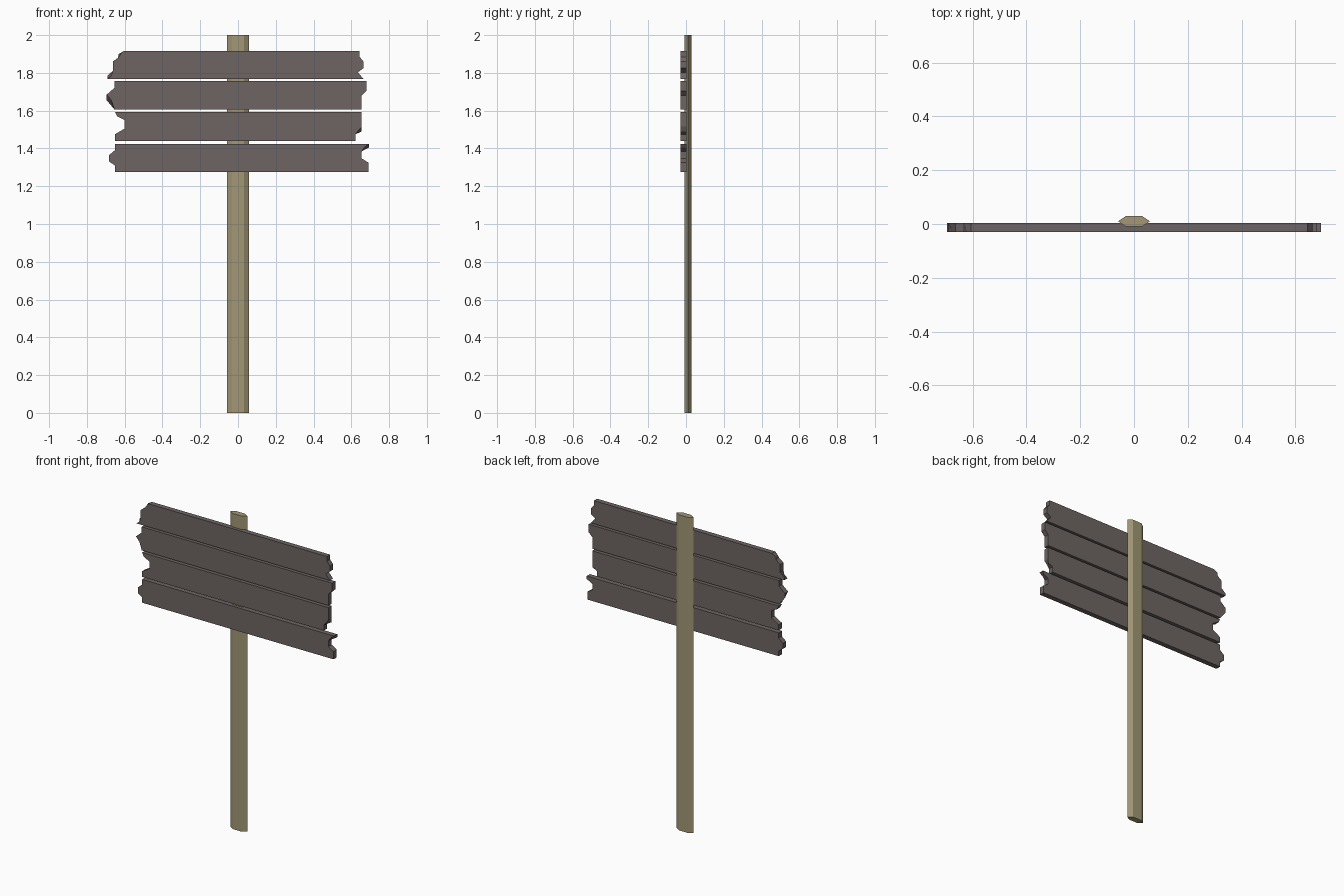
import bpy, bmesh

if "Cube" in bpy.data.objects:
    bpy.data.objects.remove(bpy.data.objects["Cube"])

def material(name, rgb):
    m = bpy.data.materials.new(name)
    m.diffuse_color = (*rgb, 1)
    m.use_nodes = True
    m.node_tree.nodes["Principled BSDF"].inputs["Base Color"].default_value = m.diffuse_color
    return m

def loft(name, a, b, mat):
    """Solid between two matching outlines."""
    bm = bmesh.new()
    va = [bm.verts.new(p) for p in a]
    vb = [bm.verts.new(p) for p in b]
    n = len(va)
    bm.faces.new(va)
    bm.faces.new(vb[::-1])
    for i in range(n):
        j = (i + 1) % n
        bm.faces.new((va[j], va[i], vb[i], vb[j]))
    bmesh.ops.recalc_face_normals(bm, faces=bm.faces)
    me = bpy.data.meshes.new(name)
    bm.to_mesh(me)
    bm.free()
    me.materials.append(mat)
    ob = bpy.data.objects.new(name, me)
    bpy.context.collection.objects.link(ob)
    return ob

post_mat = material("post_wood", (0.36, 0.31, 0.18))
plank_mat = material("plank_wood", (0.155, 0.13, 0.125))

# Post: flattened hexagon section
hexagon = [(-.059, .01), (-.031, -.009), (.031, -.009),
           (.059, .01), (.031, .029), (-.031, .029)]
loft("post", [(x, y, 0) for x, y in hexagon],
     [(x, y, 2) for x, y in hexagon], post_mat)

# Planks: broken ends, top to bottom, as (x, z, optional inset of front edge)
FRONT, BACK = -.029, .003
planks = {
    "plank_top": (
        [(-.605, 1.915), (-.632, 1.9, .012), (-.635, 1.88), (-.663, 1.86),
         (-.663, 1.81), (-.692, 1.785, .022), (-.692, 1.768)],
        [(.644, 1.915), (.644, 1.885), (.664, 1.86), (.664, 1.825),
         (.635, 1.803), (.664, 1.768)]),
    "plank_upper_middle": (
        [(-.655, 1.756), (-.655, 1.72), (-.695, 1.685),
         (-.695, 1.655, .025), (-.655, 1.607)],
        [(.68, 1.756), (.68, 1.705), (.655, 1.68), (.655, 1.607)]),
    "plank_lower_middle": (
        [(-.652, 1.594), (-.64, 1.57), (-.6, 1.55), (-.6, 1.505),
         (-.652, 1.475), (-.652, 1.44)],
        [(.655, 1.594), (.655, 1.515), (.655, 1.49, .022),
         (.622, 1.475), (.622, 1.44)]),
    "plank_bottom": (
        [(-.652, 1.424), (-.652, 1.39), (-.682, 1.365), (-.682, 1.33),
         (-.652, 1.31), (-.652, 1.276)],
        [(.694, 1.424), (.694, 1.405, .025), (.655, 1.385), (.655, 1.347),
         (.69, 1.325), (.69, 1.276)]),
}
for name, (left, right) in planks.items():
    outline = left[::-1] + right
    front = []
    for x, z, *inset in outline:
        d = inset[0] if inset else 0
        front.append((x + d if x < 0 else x - d, FRONT, z))
    back = [(p[0], BACK, p[1]) for p in outline]
    loft(name, front, back, plank_mat)
